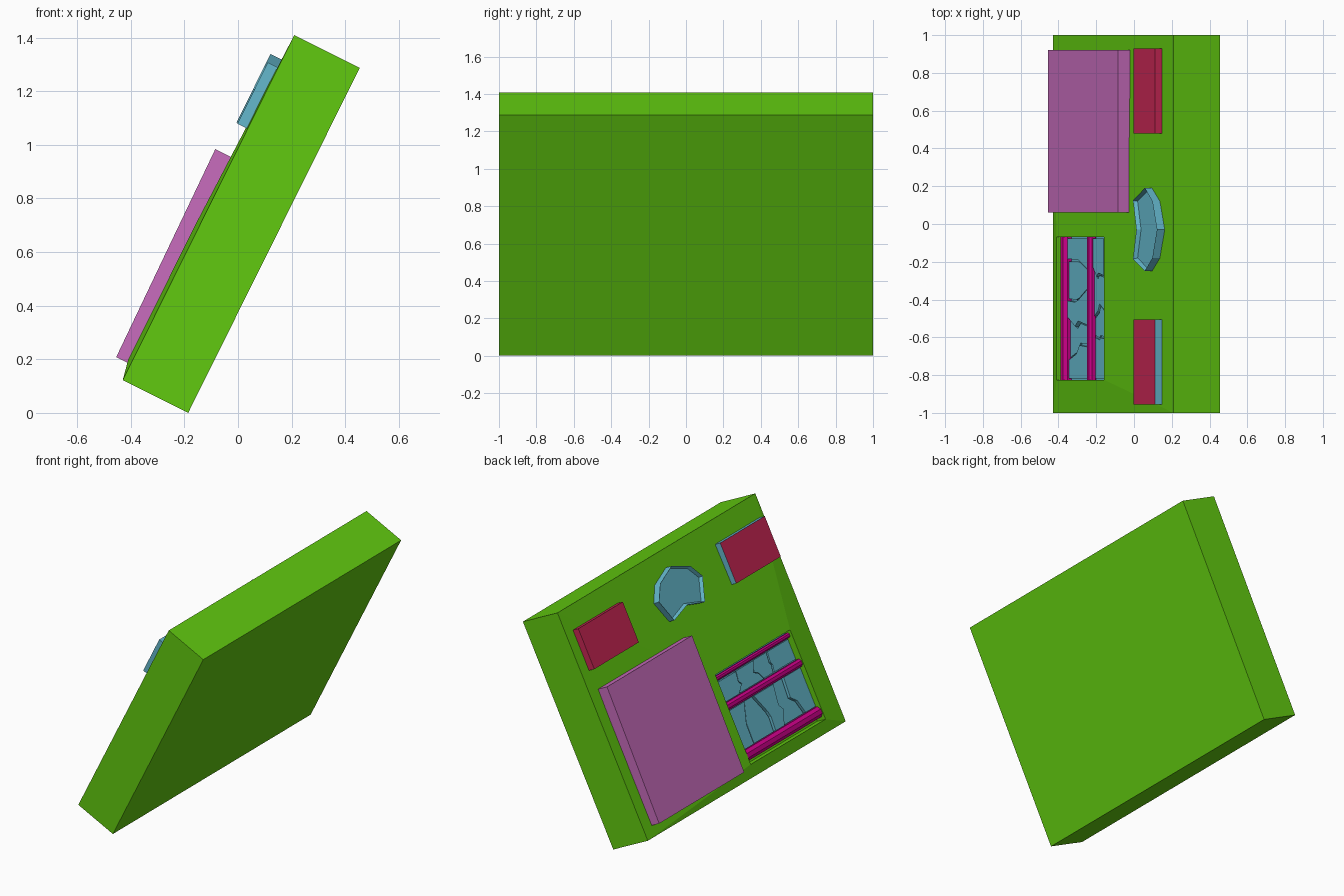
import bpy, bmesh, math, random
from mathutils import Matrix, Vector

if "Cube" in bpy.data.objects:
    bpy.data.objects.remove(bpy.data.objects["Cube"])

random.seed(4)

# Panel frame: local x = up the tilted face, y = world y, z = out of the face
a = math.atan2(1.287, 0.64)
U = Vector((math.cos(a), 0, math.sin(a)))
N = Vector((-math.sin(a), 0, math.cos(a)))
FRAME = Matrix(((U.x, 0, N.x, -0.43), (0, 1, 0, 0), (U.z, 0, N.z, 0.122), (0, 0, 0, 1)))
LENGTH, DEPTH = 1.437, 0.273


def material(name, rgb):
    m = bpy.data.materials.new(name)
    m.diffuse_color = (*rgb, 1)
    m.use_nodes = True
    m.node_tree.nodes["Principled BSDF"].inputs["Base Color"].default_value = m.diffuse_color
    return m


GREEN = material("green", (0.12, 0.59, 0.005))
PURPLE = material("purple", (0.58, 0.15, 0.51))
BLUE = material("blue", (0.13, 0.48, 0.61))
RED = material("red", (0.58, 0.02, 0.09))
MAGENTA = material("magenta", (0.6, 0.0, 0.25))


def finish(name, bm, *mats):
    bmesh.ops.recalc_face_normals(bm, faces=bm.faces[:])
    me = bpy.data.meshes.new(name)
    bm.to_mesh(me)
    bm.free()
    ob = bpy.data.objects.new(name, me)
    bpy.context.collection.objects.link(ob)
    for m in mats:
        me.materials.append(m)
    ob.matrix_world = FRAME
    return ob


def prism(outline, z0, z1):
    """Extrude a (u, y) outline; returns the bmesh and its outer face."""
    bm = bmesh.new()
    lo = [bm.verts.new((u, y, z0)) for u, y in outline]
    hi = [bm.verts.new((u, y, z1)) for u, y in outline]
    n = len(lo)
    bm.faces.new(lo[::-1])
    top = bm.faces.new(hi)
    for i in range(n):
        j = (i + 1) % n
        bm.faces.new((lo[i], lo[j], hi[j], hi[i]))
    return bm, top


def rect(u0, u1, y0, y1):
    return [(u0, y0), (u1, y0), (u1, y1), (u0, y1)]


# Slab with a slightly raised front and a rectangular recess
HU0, HU1, HY0, HY1 = 0.076, 0.64, -0.825, -0.07
bm = bmesh.new()
rings = [[bm.verts.new((u, y, z)) for u, y in r] for r, z in (
    (rect(0, LENGTH, -1, 1), -DEPTH), (rect(0, LENGTH, -1, 1), 0),
    (rect(HU0, HU1, HY0, HY1), 0.0155), (rect(HU0, HU1, HY0, HY1), -0.05))]
for r, s in zip(rings, rings[1:]):
    for i in range(4):
        j = (i + 1) % 4
        bm.faces.new((r[i], r[j], s[j], s[i]))
bm.faces.new(rings[0][::-1])
bm.faces.new(rings[-1])
finish("slab", bm, GREEN)

# Large square plate, tipped slightly outward at the top
bm, _ = prism(rect(0.066, 0.925, 0.06, 0.92), -0.01, 0.06)
for v in bm.verts:
    v.co.z += 0.017 * (v.co.x - 0.066)
finish("large_plate", bm, PURPLE)

# Two small upper plates; one has blue edges
for name, y0, y1, edge in (("upper_plate_left", 0.48, 0.93, RED),
                           ("upper_plate_right", -0.955, -0.505, BLUE)):
    bm, top = prism(rect(1.047, 1.302, y0, y1), -0.01, 0.043)
    top.material_index = 1
    finish(name, bm, edge, RED)

# Fan-shaped dish between them, half outline mirrored about its centre
half = [(1.335, 0), (1.28, 0.15), (1.19, 0.22), (1.05, 0.155), (1.09, 0)]
fan = half + [(u, -y) for u, y in half[-2:0:-1]]
bm, top = prism([(u, y - 0.03) for u, y in fan], -0.01, 0.048)
bmesh.ops.inset_individual(bm, faces=[top], thickness=0.014)
bmesh.ops.inset_individual(bm, faces=[top], thickness=0.012, depth=-0.022)
finish("fan_dish", bm, BLUE)

# Blue backing inside the recess
bm, _ = prism(rect(HU0 + 0.03, HU1, HY0, HY1), -0.049, -0.032)
finish("recess_backing", bm, BLUE)

# Jagged relief plates in bands between the bars
for b, (u0, u1, count) in enumerate(((0.165, 0.41, 5), (0.465, 0.59, 4))):
    us = [u0 + (u1 - u0) * t for t in (0, 0.35, 0.5, 1)]
    step = (HY1 - HY0) / count
    seams = []
    for k in range(count + 1):
        wob = 0.0 if k in (0, count) else 0.045
        seams.append([HY0 + k * step + random.uniform(-wob, wob) for _ in us])
    for k in range(count):
        left = [(u, y + 0.006) for u, y in zip(us, seams[k])]
        right = [(u, y - 0.006) for u, y in zip(us, seams[k + 1])]
        bm, _ = prism(left + right[::-1], -0.04, random.choice((-0.022, -0.014, -0.006)))
        finish(f"relief_plate_{b}_{k}", bm, BLUE)

# Magenta crossbars spanning the recess
for k, (u, z, r) in enumerate(((0.128, -0.022, 0.035), (0.437, -0.014, 0.025), (0.612, -0.016, 0.016))):
    bm = bmesh.new()
    bmesh.ops.create_cone(bm, cap_ends=True, segments=8, radius1=r, radius2=r, depth=HY1 - HY0,
                          matrix=Matrix.Translation((u, (HY0 + HY1) / 2, z))
                          @ Matrix.Rotation(math.pi / 2, 4, 'X') @ Matrix.Rotation(math.pi / 8, 4, 'Z'))
    finish(f"crossbar_{k}", bm, MAGENTA)
